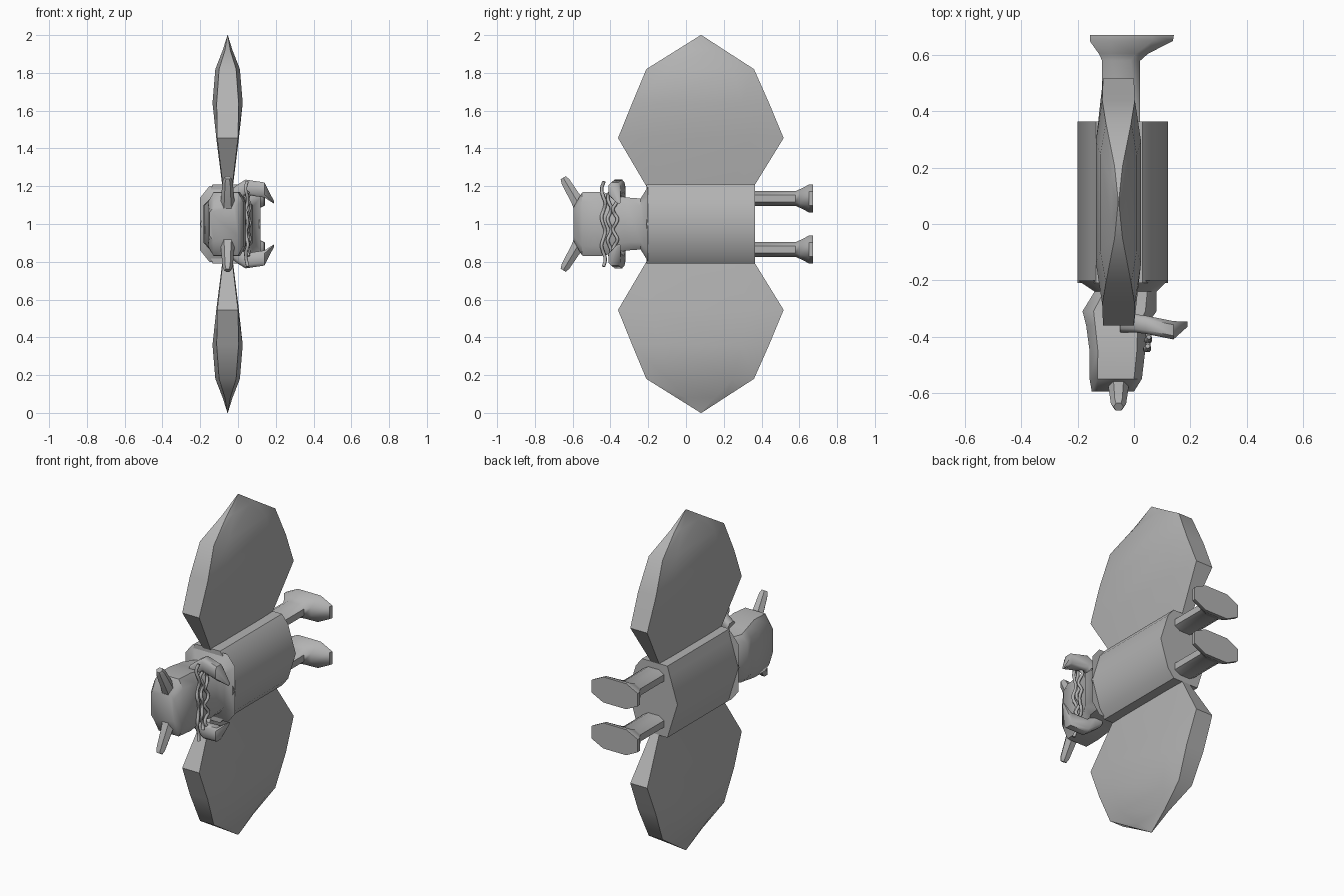
import bpy, bmesh, math
from mathutils import Vector

cube = bpy.data.objects.get("Cube")
if cube:
    bpy.data.objects.remove(cube, do_unlink=True)

grey = bpy.data.materials.new("plain_grey")
grey.use_nodes = True
tone = (0.45, 0.45, 0.45, 1)
grey.diffuse_color = tone
grey.node_tree.nodes["Principled BSDF"].inputs["Base Color"].default_value = tone

MID = 1.0    # height of the symmetry plane
CX = -0.055  # x of the wing plane


def loft(name, rings, angle=40):
    """Skin a closed solid through rings of equal point count."""
    bm = bmesh.new()
    loops = [[bm.verts.new(p) for p in ring] for ring in rings]
    n = len(loops[0])
    for a, b in zip(loops, loops[1:]):
        for i in range(n):
            j = (i + 1) % n
            bm.faces.new((a[i], a[j], b[j], b[i]))
    bm.faces.new(loops[0])
    bm.faces.new(loops[-1])
    bmesh.ops.recalc_face_normals(bm, faces=bm.faces)
    mesh = bpy.data.meshes.new(name)
    bm.to_mesh(mesh)
    bm.free()
    ob = bpy.data.objects.new(name, mesh)
    bpy.context.collection.objects.link(ob)
    mesh.materials.append(grey)
    bpy.ops.object.select_all(action='DESELECT')
    ob.select_set(True)
    bpy.context.view_layer.objects.active = ob
    bpy.ops.object.shade_smooth_by_angle(angle=math.radians(angle))
    return ob


def octagon(x0, x1, z0, z1, y, cut=0.3):
    """Chamfered rectangle in the plane of constant y."""
    cx, cz, hx, hz = (x0 + x1) / 2, (z0 + z1) / 2, (x1 - x0) / 2, (z1 - z0) / 2
    k = 1 - cut
    pts = [(1, k), (k, 1), (-k, 1), (-1, k), (-1, -k), (-k, -1), (k, -1), (1, -k)]
    return [(cx + u * hx, y, cz + v * hz) for u, v in pts]


def cord(name, pts, radius):
    """Thin smooth tube through points."""
    curve = bpy.data.curves.new(name, 'CURVE')
    curve.dimensions = '3D'
    curve.bevel_depth = radius
    curve.bevel_resolution = 1
    curve.use_fill_caps = True
    curve.resolution_u = 3
    sp = curve.splines.new('BEZIER')
    sp.bezier_points.add(len(pts) - 1)
    for bp, p in zip(sp.bezier_points, pts):
        bp.co = p
        bp.handle_left_type = bp.handle_right_type = 'AUTO'
    curve.materials.append(grey)
    bpy.context.collection.objects.link(bpy.data.objects.new(name, curve))


# Body: faceted barrel running front to back
half = [(-0.2, 0), (-0.15, 0.16), (-0.135, 0.21), (0.03, 0.21), (0.07, 0.16), (0.12, 0)]
section = half + [(x, -z) for x, z in reversed(half[1:-1])]
loft("body", [[(x, y, MID + z) for x, z in section] for y in (-0.21, 0.365)], 50)

# Neck and head: y, x range, half height
head = [(-0.2, -0.2, 0.12, 0.2), (-0.24, -0.14, 0.08, 0.135), (-0.31, -0.183, 0.08, 0.14),
        (-0.36, -0.17, 0.045, 0.15), (-0.45, -0.158, 0.04, 0.17), (-0.55, -0.158, 0.028, 0.168),
        (-0.595, -0.15, 0.0, 0.09)]
loft("head", [octagon(a, b, MID - h, MID + h, y) for y, a, b, h in head], 45)

for s, side in ((1, "upper"), (-1, "lower")):
    # Wing: z above the symmetry plane, y range, rim and centre half thickness
    rings = []
    for z, y0, y1, r, m in [(0.2, -0.21, 0.36, 0.025, 0.028), (0.455, -0.36, 0.517, 0.055, 0.06),
                            (0.64, -0.285, 0.44, 0.058, 0.08), (0.82, -0.21, 0.36, 0.045, 0.065),
                            (0.92, -0.05, 0.205, 0.014, 0.026), (1.0, 0.078, 0.082, 0.001, 0.001)]:
        d = (y1 - y0) * 0.2
        edge = [(y0, r), (y0 + d, m), (y1 - d, m), (y1, r)]
        edge += [(y, -t) for y, t in reversed(edge)]
        rings.append([(CX + t, y, MID + s * z) for y, t in edge])
    loft(side + "_wing", rings, 40)

    # Leg flaring into a foot with a forward toe
    c = MID + s * 0.135
    leg = [(0.33, -0.113, 0.022, 0.039), (0.58, -0.113, 0.022, 0.039),
           (0.605, -0.125, 0.05, 0.05), (0.65, -0.157, 0.138, 0.073), (0.672, -0.157, 0.142, 0.075)]
    loft(side + "_leg", [octagon(a, b, c - h, c + h, y, 0.5) for y, a, b, h in leg], 45)

    # Hand: stubby wedge pointing sideways
    hand = [(-0.05, -0.385, -0.32, 0.09, 0.17), (0.0, -0.385, -0.32, 0.12, 0.21),
            (0.04, -0.39, -0.325, 0.155, 0.235), (0.14, -0.41, -0.345, 0.14, 0.22),
            (0.19, -0.365, -0.347, 0.108, 0.122)]
    rings = []
    for x, y0, y1, z0, z1 in hand:
        ring = octagon(y0, y1, MID + s * z0, MID + s * z1, 0, 0.4)
        rings.append([(x, p, q) for p, _, q in ring])
    loft(side + "_hand", rings, 50)

    # Antenna: tapered six sided rod
    a, b = Vector((CX, -0.54, MID + s * 0.06)), Vector((CX, -0.65, MID + s * 0.245))
    u = Vector((1, 0, 0))
    v = (b - a).normalized().cross(u)
    rings = []
    for f, rad in ((0, 0.05), (0.35, 0.036), (0.9, 0.027), (1, 0.018)):
        p = a.lerp(b, f)
        rings.append([p + rad * (u * math.cos(k * math.pi / 3) + v * math.sin(k * math.pi / 3))
                      for k in range(6)])
    loft(side + "_antenna", rings, 45)

# Wavy cords hanging across the chest
for name, y, x, reach, wave in (("long_cord", -0.437, 0.046, 0.225, 0.01),
                                ("chest_cord_a", -0.405, 0.05, 0.17, 0.01),
                                ("chest_cord_b", -0.375, 0.058, 0.16, -0.012)):
    pts = [(x + 0.006 * math.cos(i * 2), y + wave * math.sin(i * 1.6), MID + reach * (i / 6 - 1))
           for i in range(13)]
    cord(name, pts, 0.009)
